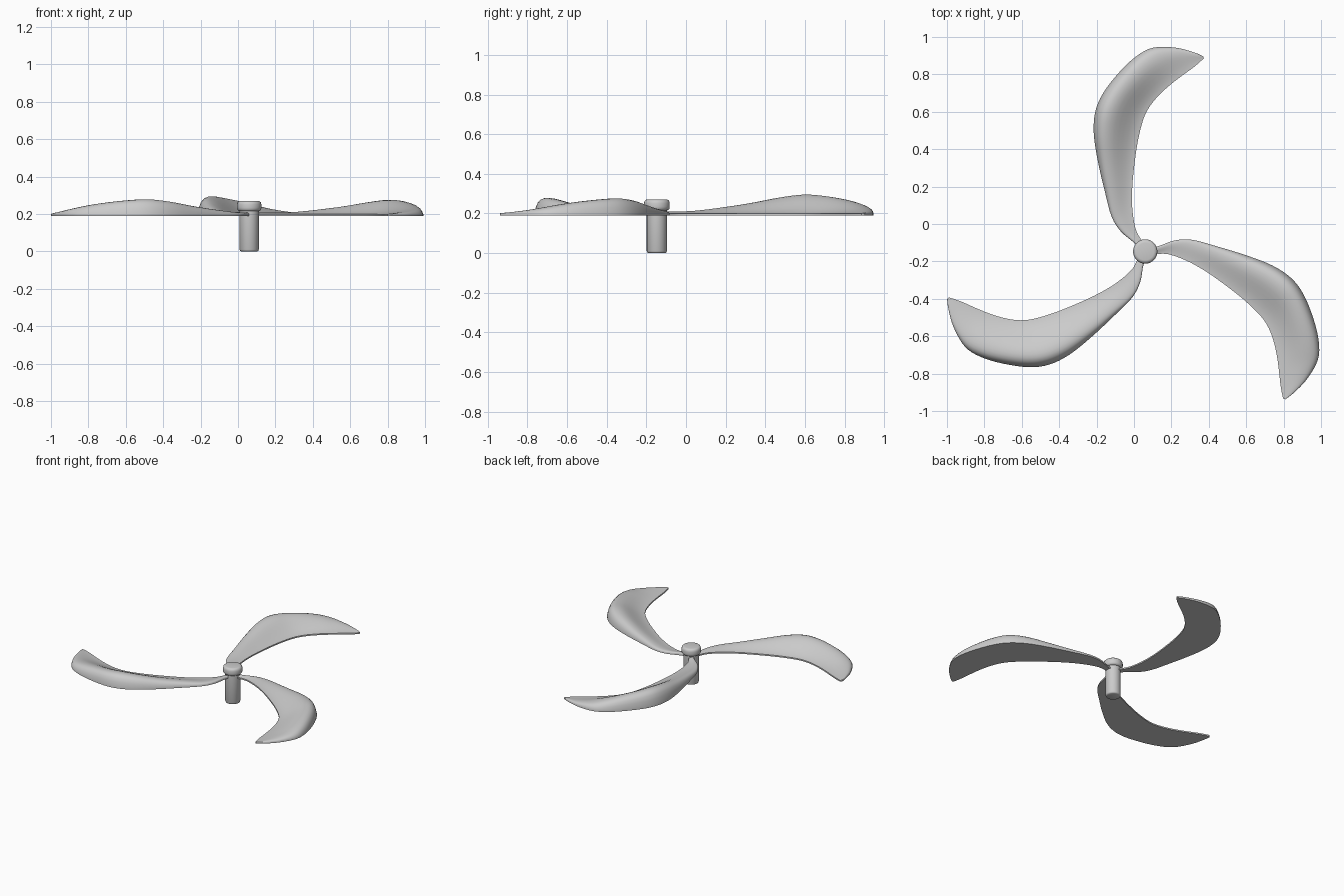
import bpy, bmesh, math
from mathutils import Vector, Matrix

if "Cube" in bpy.data.objects:
    bpy.data.objects.remove(bpy.data.objects["Cube"])

HUB = Vector((0.06, -0.147, 0.0))

# blade stations: outer edge x, y, inner edge x, y, crown height
STATIONS = [
    (.03, -.145, .07, -.12, .010), (.005, -.105, .04, -.085, .010),
    (-.07, -.04, .01, -.03, .010), (-.12, .04, -.008, .07, .014),
    (-.155, .17, -.010, .18, .029), (-.192, .33, .0, .30, .052),
    (-.215, .48, .02, .44, .080), (-.207, .60, .05, .56, .095),
    (-.165, .70, .085, .63, .090), (-.08, .81, .135, .69, .075),
    (.01, .895, .195, .745, .055), (.10, .942, .26, .795, .033),
    (.22, .943, .315, .835, .015), (.32, .918, .352, .866, .006),
    (.370, .897, .373, .886, .002)]
# crown shape across the blade: steep outer side, long slope to the inner edge
CROWN = [(0, 0), (.03, .42), (.07, .72), (.13, .91), (.2, .99), (.27, 1), (.36, .95),
         (.46, .82), (.56, .64), (.66, .45), (.76, .27), (.86, .12), (.94, .04), (1, 0)]
BASE, RIM = 0.19, 0.20


def resample(rows, n):
    """Catmull-Rom through the stations."""
    out = []
    last = len(rows) - 1
    for i in range(last):
        p = [rows[max(0, min(last, i + k))] for k in (-1, 0, 1, 2)]
        for j in range(n):
            t = j / n
            out.append([0.5 * (2 * b + (c - a) * t + (2 * a - 5 * b + 4 * c - d) * t * t
                               + (3 * b - a - 3 * c + d) * t ** 3) for a, b, c, d in zip(*p)])
    out.append(list(rows[-1]))
    return out


def finish(bm, name, angle):
    bmesh.ops.recalc_face_normals(bm, faces=bm.faces)
    me = bpy.data.meshes.new(name)
    bm.to_mesh(me)
    bm.free()
    ob = bpy.data.objects.new(name, me)
    bpy.context.collection.objects.link(ob)
    bpy.ops.object.select_all(action='DESELECT')
    bpy.context.view_layer.objects.active = ob
    ob.select_set(True)
    bpy.ops.object.shade_smooth_by_angle(angle=math.radians(angle))
    return ob


def blade(name, turn, height):
    bm = bmesh.new()
    rot = Matrix.Translation(HUB) @ Matrix.Rotation(turn, 4, 'Z') @ Matrix.Translation(-HUB)
    rings = []
    for lx, ly, rx, ry, h in resample(STATIONS, 4):
        pts = [(lx + (rx - lx) * t, ly + (ry - ly) * t, RIM + h * height * f) for t, f in CROWN]
        pts += [(rx, ry, BASE), (lx, ly, BASE)]
        rings.append([bm.verts.new(rot @ Vector(p)) for p in pts])
    for a, b in zip(rings, rings[1:]):
        for k in range(len(a)):
            m = (k + 1) % len(a)
            bm.faces.new((a[k], a[m], b[m], b[k]))
    bm.faces.new(rings[0])
    bm.faces.new(rings[-1])
    return finish(bm, name, 50)


def lathe(name, profile, sides=48):
    bm = bmesh.new()
    rings = [[bm.verts.new(HUB + Vector((r * math.cos(2 * math.pi * k / sides),
                                         r * math.sin(2 * math.pi * k / sides), z)))
              for k in range(sides)] for r, z in profile]
    for a, b in zip(rings, rings[1:]):
        for k in range(sides):
            m = (k + 1) % sides
            bm.faces.new((a[k], a[m], b[m], b[k]))
    bm.faces.new(rings[0])
    bm.faces.new(rings[-1])
    return finish(bm, name, 50)


# three swept blades around the hub
for i, height in enumerate((1.0, 0.8, 0.83)):
    blade(f"blade_{i + 1}", math.radians(-120 * i), height)

# shaft and rounded cap
lathe("shaft", [(.042, 0), (.048, .003), (.051, .010), (.051, .218)])
lathe("hub_cap", [(.050, .215), (.059, .218), (.064, .226), (.065, .235), (.065, .252),
                  (.062, .263), (.055, .269), (.046, .271)])
